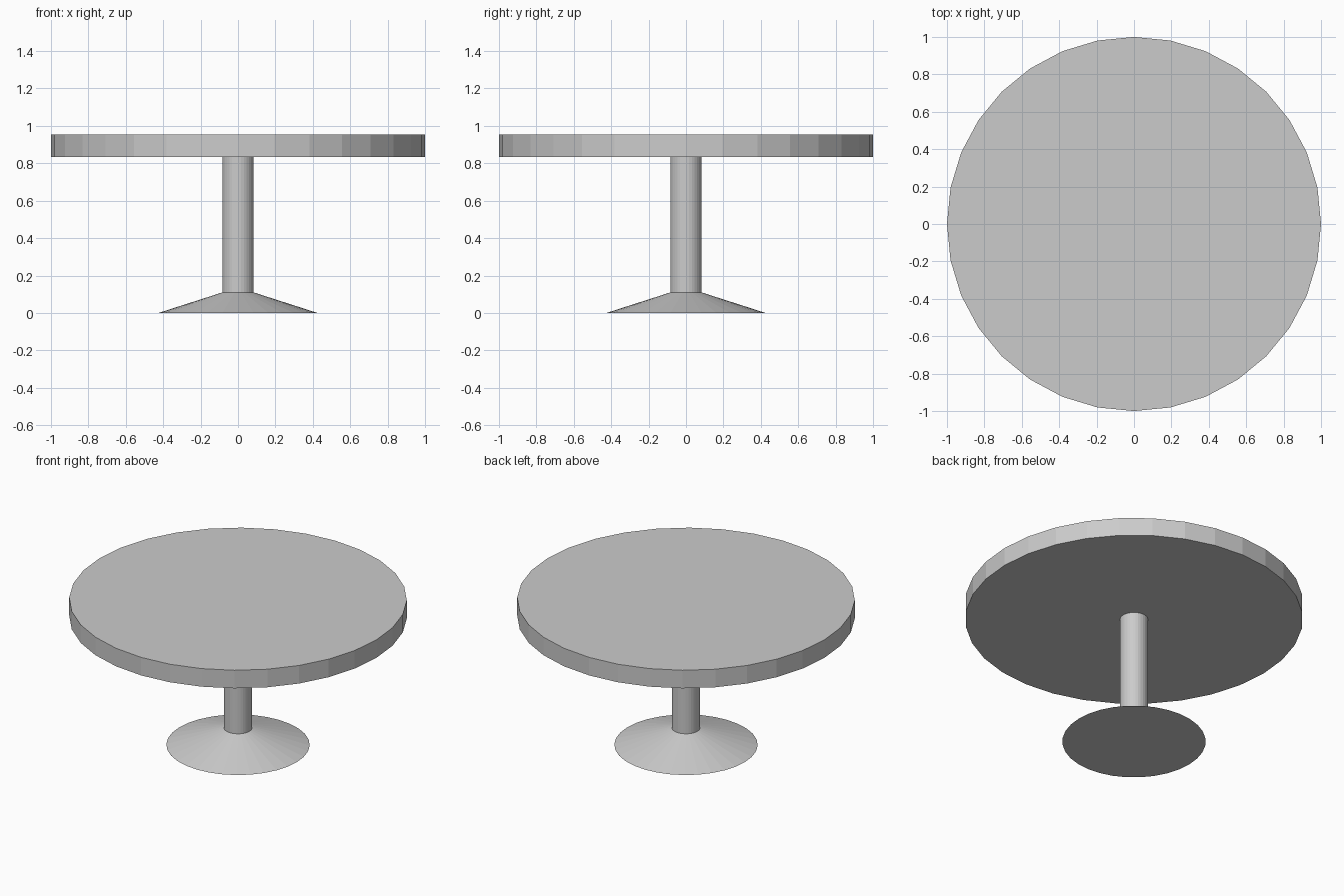
import bpy
import bmesh
from math import cos, sin, tau

default = bpy.data.objects.get("Cube")
if default:
    bpy.data.objects.remove(default, do_unlink=True)

SIDES = 32

grey = bpy.data.materials.new("light grey")
grey.use_nodes = True
colour = (0.6, 0.6, 0.6, 1)
grey.diffuse_color = colour
grey.node_tree.nodes["Principled BSDF"].inputs["Base Color"].default_value = colour


def turned(name, profile, caps):
    """Turn a (radius, height) profile around z, with flat facets."""
    bm = bmesh.new()
    rings = [[bm.verts.new((r * cos(tau * i / SIDES), r * sin(tau * i / SIDES), z))
              for i in range(SIDES)] for r, z in profile]
    for low, high in zip(rings, rings[1:]):
        for i in range(SIDES):
            j = (i + 1) % SIDES
            bm.faces.new((low[i], low[j], high[j], high[i]))
    if "bottom" in caps:
        bm.faces.new(rings[0][::-1])
    if "top" in caps:
        bm.faces.new(rings[-1])
    mesh = bpy.data.meshes.new(name)
    bm.to_mesh(mesh)
    bm.free()
    mesh.materials.append(grey)
    obj = bpy.data.objects.new(name, mesh)
    bpy.context.collection.objects.link(obj)
    return obj


# Round top slab
turned("tabletop", [(1.0, 0.835), (1.0, 0.953)], ("bottom", "top"))

# Flared foot rising into the slim column
turned("pedestal", [(0.425, 0.0), (0.083, 0.11), (0.083, 0.835)], ("bottom",))
